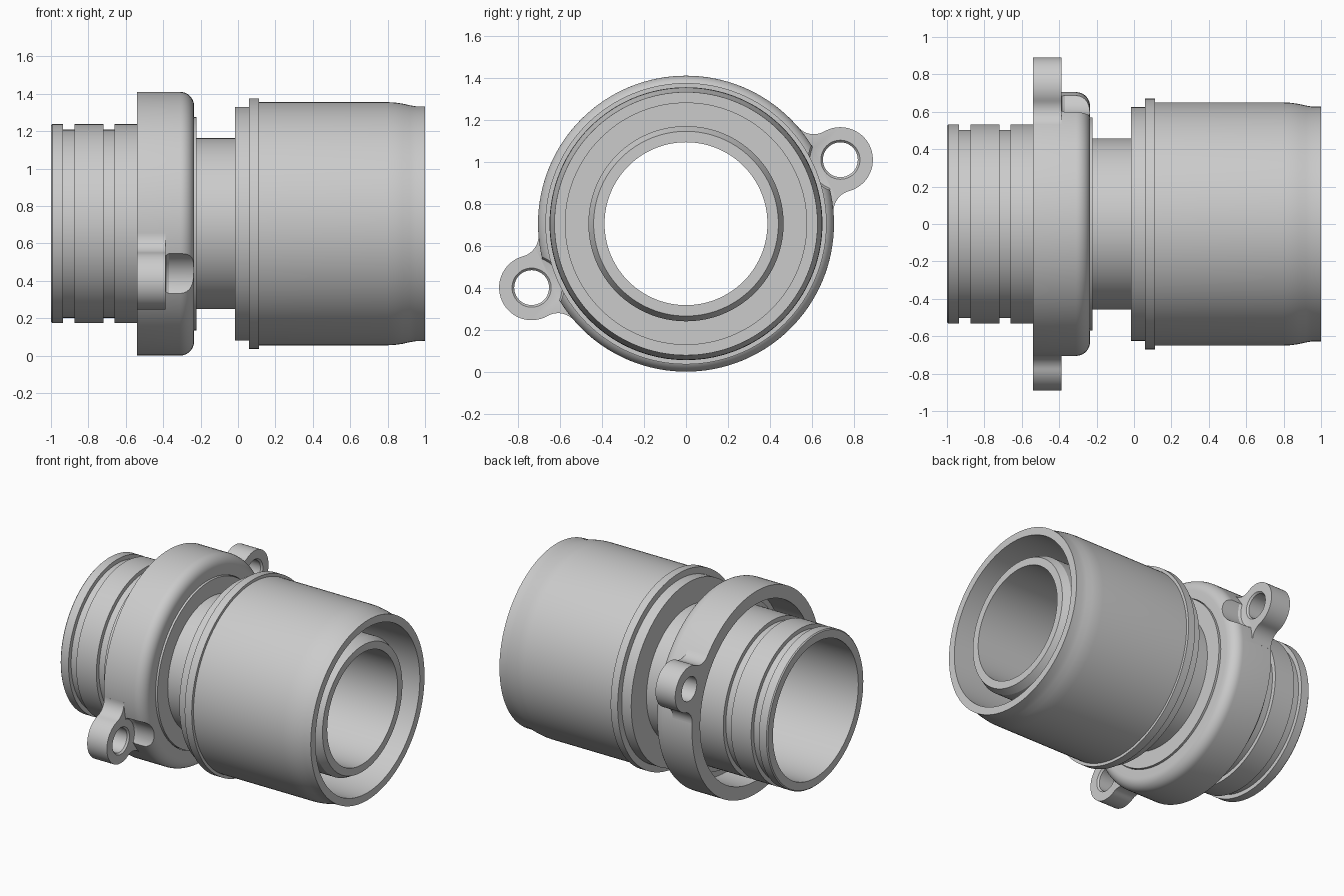
import bpy, bmesh
from math import sin, cos, pi, acos, atan2, radians

if "Cube" in bpy.data.objects:
    bpy.data.objects.remove(bpy.data.objects["Cube"])

CZ = 0.705            # height of the main axis
R = 0.705             # housing radius
EAR_D, EAR_R = 0.796, 0.155
EAR_ANG = radians(22.5)


def finish(bm, name):
    bmesh.ops.remove_doubles(bm, verts=bm.verts, dist=1e-5)
    bmesh.ops.recalc_face_normals(bm, faces=bm.faces)
    me = bpy.data.meshes.new(name)
    bm.to_mesh(me)
    bm.free()
    ob = bpy.data.objects.new(name, me)
    bpy.context.collection.objects.link(ob)
    return ob


def lathe(name, prof, y=0.0, z=CZ, seg=128):
    """Revolve a closed (x, radius) profile around an axis parallel to x."""
    bm = bmesh.new()
    rings = [[bm.verts.new((x, y + r * cos(2 * pi * i / seg), z + r * sin(2 * pi * i / seg)))
              for i in range(seg)] for x, r in prof]
    n = len(prof)
    for k in range(n):
        m = (k + 1) % n
        if prof[k][1] == 0 and prof[m][1] == 0:
            continue
        for i in range(seg):
            j = (i + 1) % seg
            bm.faces.new((rings[k][i], rings[k][j], rings[m][j], rings[m][i]))
    return finish(bm, name)


def arc(cu, cv, r, a0, a1, n):
    return [(cu + r * cos(a0 + (a1 - a0) * i / n), cv + r * sin(a0 + (a1 - a0) * i / n))
            for i in range(n + 1)]


def ear(ang):
    """Mounting ear outline: round end with tangent fillets into the housing."""
    rf = 0.10
    d = R + rf
    t = acos((EAR_D**2 + d**2 - (EAR_R + rf)**2) / (2 * EAR_D * d))
    fu, fv = d * cos(t), d * sin(t)
    toward_ear = atan2(-fv, EAR_D - fu)
    toward_hub = t - pi
    e = atan2(fv, fu - EAR_D)
    fil = arc(fu, fv, rf, toward_hub, toward_ear, 14)
    right = [(u, -v) for u, v in fil]
    inner = arc(0, 0, 0.655, t, -t, 12)
    pts = inner + right + arc(EAR_D, 0, EAR_R, -e, e, 40)[1:-1] + fil[::-1]
    bm = bmesh.new()
    c, s = cos(ang), sin(ang)
    f = bm.faces.new([bm.verts.new((-0.54, u * c - v * s, CZ + u * s + v * c)) for u, v in pts])
    g = bmesh.ops.extrude_face_region(bm, geom=[f])
    for v in g["geom"]:
        if isinstance(v, bmesh.types.BMVert):
            v.co.x = -0.388
    return finish(bm, "ear")


def boolean(ob, other, op):
    m = ob.modifiers.new("bool", "BOOLEAN")
    m.operation, m.object, m.solver = op, other, "EXACT"
    bpy.context.view_layer.objects.active = ob
    bpy.ops.object.modifier_apply(modifier=m.name)
    bpy.data.objects.remove(other)


# Through tube: grooved spigot on the left, collar, neck and inner nozzle
tube = lathe("grooved_tube", [
    (-1.0, 0.47), (-1.0, 0.525), (-0.993, 0.532),
    (-0.935, 0.532), (-0.935, 0.503), (-0.875, 0.503), (-0.875, 0.532),
    (-0.72, 0.532), (-0.72, 0.503), (-0.66, 0.503), (-0.66, 0.532),
    (-0.33, 0.532), (-0.33, 0.57), (-0.222, 0.57), (-0.222, 0.457),
    (0.05, 0.457), (0.05, 0.465), (0.91, 0.465), (0.96, 0.44), (0.96, 0.388),
    (-0.24, 0.388), (-0.30, 0.47)])

# Outer sleeve with a raised bead and a tapered mouth
sleeve = lathe("outer_sleeve", [
    (-0.015, 0.44), (-0.015, 0.625), (0.058, 0.625), (0.058, 0.67), (0.112, 0.67),
    (0.112, 0.65), (0.80, 0.65), (0.84, 0.648), (0.88, 0.642), (0.92, 0.633),
    (0.95, 0.628), (1.0, 0.627), (1.0, 0.575), (0.14, 0.575), (0.14, 0.44)])

# Housing ring, hollow on the left, rounded on the right
rc = 0.075
housing = lathe("housing_ring",
                [(-0.54, 0.615), (-0.54, R)] + arc(-0.235 - rc, R - rc, rc, pi / 2, 0, 10) +
                [(-0.235, 0.573), (-0.31, 0.573), (-0.31, 0.615)])

# Two opposite ears with bolt pockets and chamfered holes
for a in (EAR_ANG, EAR_ANG + pi):
    y, z = EAR_D * cos(a), CZ + EAR_D * sin(a)
    pocket = lathe("pocket", [(-0.392, 0), (-0.392, 0.13), (-0.386, 0.145), (-0.37, 0.153),
                              (-0.1, 0.153), (-0.1, 0)], y, z, 64)
    boolean(housing, pocket, "DIFFERENCE")
    boolean(housing, ear(a), "UNION")
    hole = lathe("hole", [(-0.6, 0), (-0.6, 0.083), (-0.40, 0.083), (-0.38, 0.10),
                          (-0.3, 0.10), (-0.3, 0)], y, z, 48)
    boolean(housing, hole, "DIFFERENCE")

# Smooth shading with crisp edges
bpy.ops.object.select_all(action="DESELECT")
for ob in (tube, sleeve, housing):
    ob.select_set(True)
bpy.context.view_layer.objects.active = housing
bpy.ops.object.shade_smooth_by_angle(angle=radians(25))
